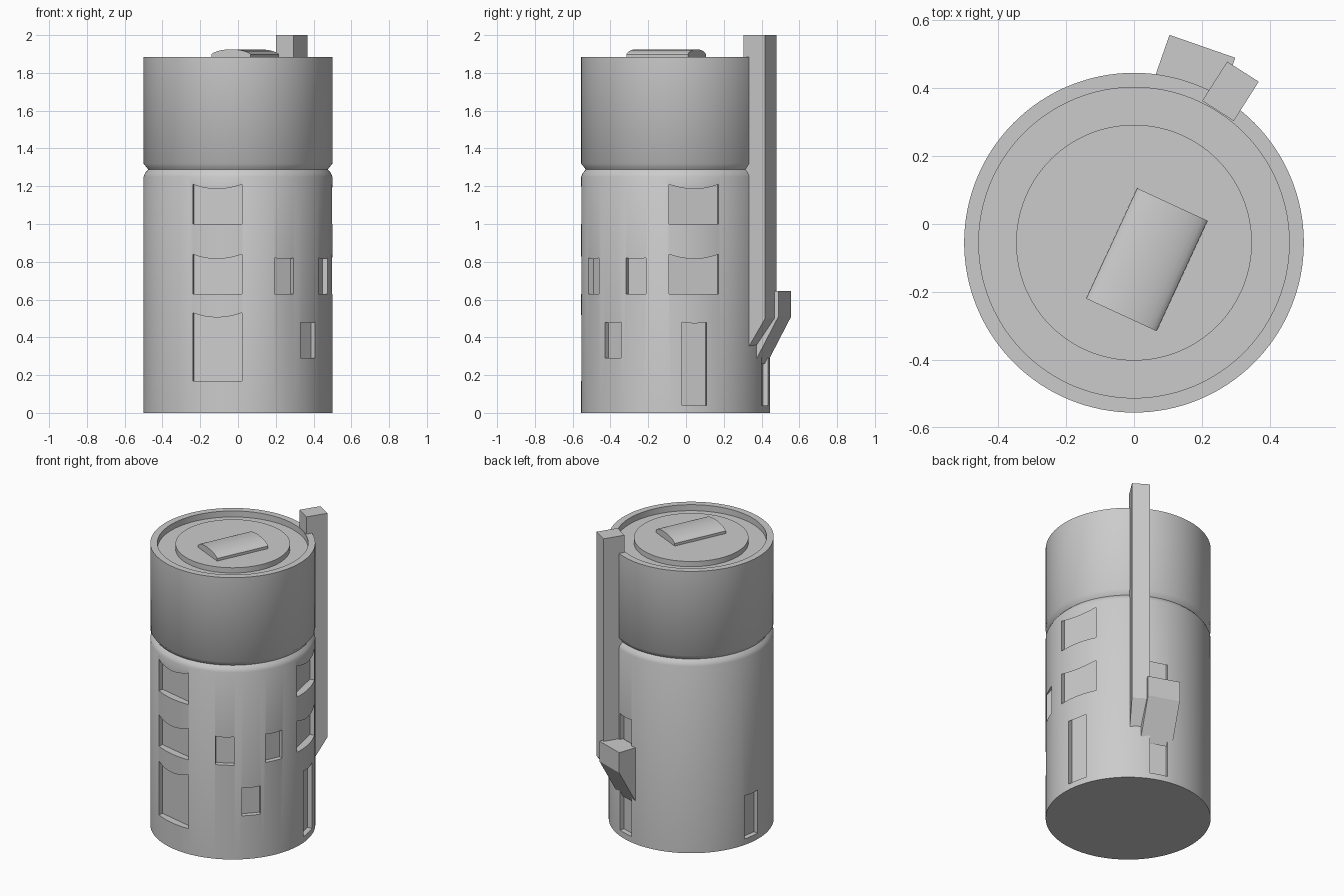
import bpy, bmesh, math
from mathutils import Matrix, Vector

if "Cube" in bpy.data.objects:
    bpy.data.objects.remove(bpy.data.objects["Cube"])

CY = -0.055          # canister axis in y
R = 0.5              # canister radius
grey = bpy.data.materials.new("grey")
grey.diffuse_color = (0.6, 0.6, 0.6, 1)
grey.use_nodes = True
grey.node_tree.nodes["Principled BSDF"].inputs["Base Color"].default_value = grey.diffuse_color


def make(name, bm):
    bmesh.ops.recalc_face_normals(bm, faces=bm.faces)
    me = bpy.data.meshes.new(name)
    bm.to_mesh(me)
    bm.free()
    ob = bpy.data.objects.new(name, me)
    bpy.context.collection.objects.link(ob)
    me.materials.append(grey)
    return ob


def prism(bm, profile, width, angle, centre=(0, CY)):
    """Extrude a (radial, z) profile sideways and turn it to face an angle."""
    m = Matrix.Translation((centre[0], centre[1], 0)) @ Matrix.Rotation(math.radians(angle), 4, 'Z')
    a, b = [[bm.verts.new(m @ Vector((u, s * width / 2, z))) for u, z in profile] for s in (-1, 1)]
    bm.faces.new(a)
    bm.faces.new(b[::-1])
    n = len(profile)
    for i in range(n):
        j = (i + 1) % n
        bm.faces.new((a[i], b[i], b[j], a[j]))


def lathe(name, profile, seg=128):
    bm = bmesh.new()
    rings = []
    for r, z in profile:
        if r == 0:
            rings.append([bm.verts.new((0, CY, z))] * seg)
        else:
            rings.append([bm.verts.new((r * math.cos(t), CY + r * math.sin(t), z))
                          for t in (2 * math.pi * k / seg for k in range(seg))])
    for lo, hi in zip(rings, rings[1:]):
        for k in range(seg):
            q = (k + 1) % seg
            bm.faces.new(list(dict.fromkeys((lo[k], lo[q], hi[q], hi[k]))))
    return make(name, bm)


# Canister: lower body, grooved seam, cap with recessed lid and raised disc
body = lathe("canister", [
    (0, 0), (R, 0), (R, 1.25), (0.492, 1.27), (0.476, 1.288), (0.48, 1.295),
    (R, 1.32), (R, 1.885), (0.457, 1.885), (0.457, 1.845),
    (0.347, 1.845), (0.347, 1.88), (0, 1.88)])

# Pockets: angle, width, bottom, top (ceiling rises inwards)
pockets = [(-103, 0.268, z0, z1) for z0, z1 in ((1.0, 1.21), (0.63, 0.84), (0.17, 0.53))]
pockets += [(11.5, 0.268, z0, z1) for z0, z1 in ((1.0, 1.21), (0.63, 0.84))]
pockets += [(11.5, 0.133, 0.04, 0.48)]
pockets += [(-60.6, 0.115, 0.63, 0.82), (-25, 0.115, 0.63, 0.82), (-42, 0.115, 0.29, 0.48)]
pockets += [(72, 0.115, 0.63, 0.82), (72, 0.115, 0.04, 0.33), (172, 0.115, 0.04, 0.33)]
bm = bmesh.new()
for angle, w, z0, z1 in pockets:
    edge = math.sqrt(R * R - w * w / 4)
    back, front, slope = edge - 0.03, R + 0.02, 1.34
    prism(bm, [(back, z0), (front, z0), (front, z1 - (front - edge) * slope),
               (back, z1 + 0.03 * slope)], w, angle)
cutter = make("pocket_cutter", bm)
cutter.hide_render = True
mod = body.modifiers.new("pockets", 'BOOLEAN')
mod.operation, mod.solver, mod.object = 'DIFFERENCE', 'EXACT', cutter
bpy.context.view_layer.objects.active = body
body.select_set(True)
bpy.ops.object.modifier_apply(modifier=mod.name)
bpy.data.objects.remove(cutter)
bpy.ops.object.shade_smooth_by_angle(angle=math.radians(40))

# Tall bar at the back with a slanted foot
bm = bmesh.new()
prism(bm, [(0.46, 0.30), (0.597, 0.50), (0.597, 2.0), (0.46, 2.0)], 0.11, 57.5)
make("back_bar", bm)

# Belt clip wedge beside the bar
bm = bmesh.new()
prism(bm, [(0.475, 0.26), (0.612, 0.51), (0.612, 0.645), (0.475, 0.645)], 0.205, 70.8)
make("clip", bm)

# Arched knob on the lid
bm = bmesh.new()
arch = [(0.114 * math.cos(t), 1.897 + 0.028 * math.sin(t) ** 1.3)
        for t in (math.pi * k / 12 for k in range(1, 12))]
prism(bm, [(0.114, 1.875), (0.114, 1.897)] + arch + [(-0.114, 1.897), (-0.114, 1.875)],
      0.358, -24.8, (0.038, -0.105))
knob = make("lid_knob", bm)
bpy.ops.object.select_all(action='DESELECT')
bpy.context.view_layer.objects.active = knob
knob.select_set(True)
bpy.ops.object.shade_smooth_by_angle(angle=math.radians(30))
